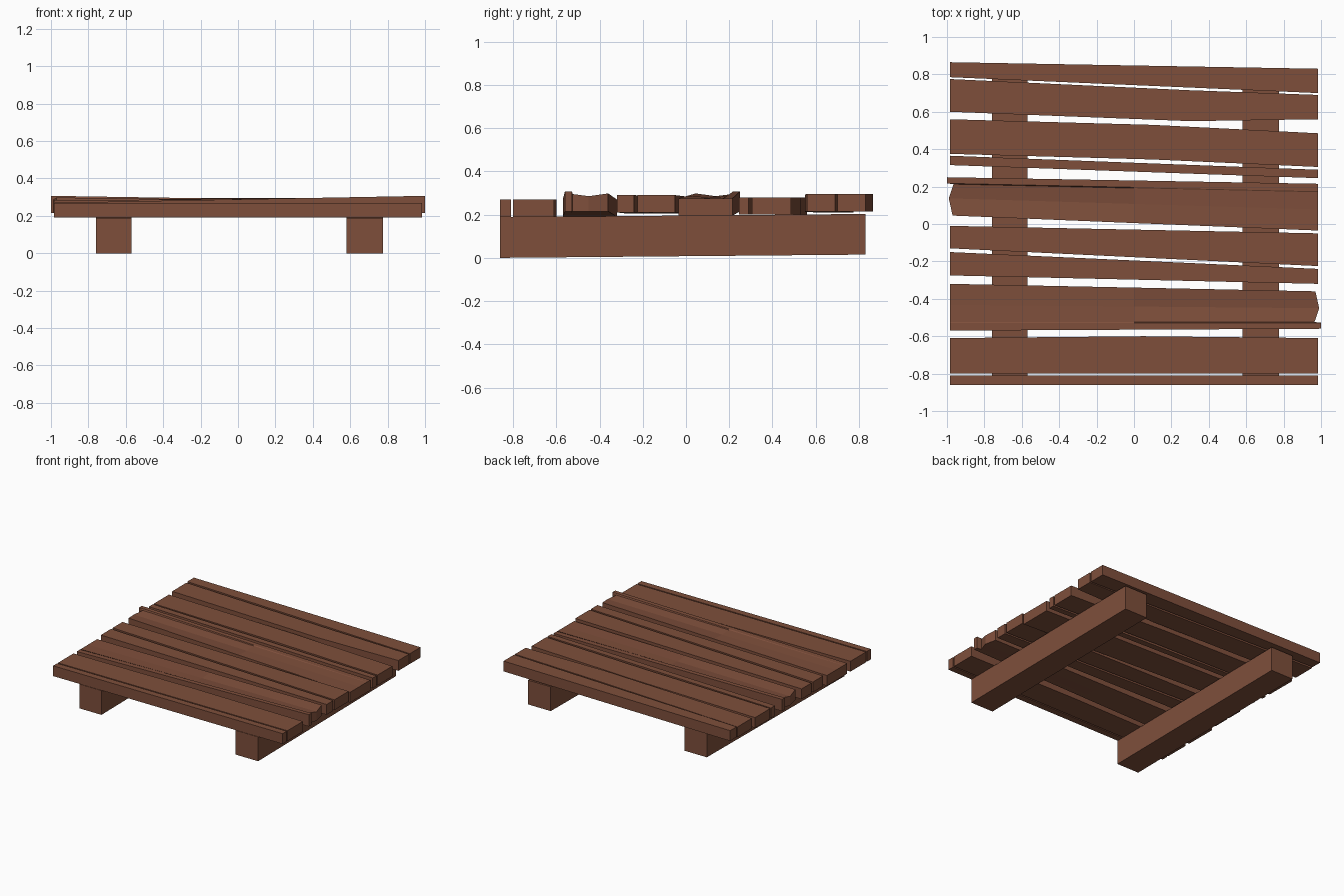
import bpy, bmesh

cube = bpy.data.objects.get("Cube")
if cube:
    bpy.data.objects.remove(cube, do_unlink=True)

wood = bpy.data.materials.new("brown wood")
wood.use_nodes = True
colour = (0.21, 0.078, 0.044, 1)
wood.diffuse_color = colour
wood.node_tree.nodes["Principled BSDF"].inputs["Base Color"].default_value = colour


def lerp(a, b, t):
    return a + (b - a) * t


def loft(name, sections):
    """Skin a closed box-like shape through equal rings; each ring is bottom row + reversed top row."""
    bm = bmesh.new()
    rings = [[bm.verts.new(p) for p in ring] for ring in sections]
    n = len(rings[0])
    for a, b in zip(rings, rings[1:]):
        for i in range(n):
            j = (i + 1) % n
            bm.faces.new((a[i], a[j], b[j], b[i]))
    # end caps as strips across the width
    for ring in (rings[0], rings[-1]):
        for i in range(n // 2 - 1):
            bm.faces.new((ring[i], ring[i + 1], ring[n - 2 - i], ring[n - 1 - i]))
    bmesh.ops.recalc_face_normals(bm, faces=bm.faces)
    mesh = bpy.data.meshes.new(name)
    bm.to_mesh(mesh)
    bm.free()
    mesh.materials.append(wood)
    obj = bpy.data.objects.new(name, mesh)
    bpy.context.collection.objects.link(obj)
    return obj


def ring(y0, y1, z, thick, profile, side=1):
    """Ring across a plank; profile rows are (fraction across, x, rise of the top)."""
    row = [(side * x, lerp(y0, y1, f), rise) for f, x, rise in profile]
    bottom = [(x, y, z) for x, y, r in row]
    top = [(x, y, z + thick + r) for x, y, r in row]
    return bottom + top[::-1]


END = 0.985
# split end: a thin splinter, a notch and a blunt point
SPLIT = [(0, 1, 0.012), (0.16, 1, 0.012), (0.18, 0.965, 0), (0.55, 0.99, -0.01), (1, 0.97, 0.003)]


def flat(profile, x):
    return [(f, x, 0) for f, _, _ in profile]


def plank(name, left, right, z_left, z_right, thick=0.08, mid=None, split=0):
    profile = SPLIT if split else [(0, END, 0), (1, END, 0)]
    if split < 0:
        profile = [(1 - f, x, r) for f, x, r in reversed(profile)]
    lp = profile if split < 0 else flat(profile, END)
    rp = profile if split > 0 else flat(profile, END)
    xm, y0, y1 = mid or (0, (left[0] + right[0]) / 2, (left[1] + right[1]) / 2)
    z_mid = lerp(z_left, z_right, (xm + 1) / 2)
    middle = [(f, xm, r * 0.5) for f, _, r in profile]
    loft(name, [ring(*left, z_left, thick, lp, -1),
                ring(y0, y1, z_mid, thick, middle),
                ring(*right, z_right, thick, rp)])


# deck planks, front to back
plank("front_edge_plank", (-0.86, -0.81), (-0.86, -0.81), 0.19, 0.19)
plank("front_wide_plank", (-0.8, -0.61), (-0.8, -0.61), 0.19, 0.19, mid=(0.05, -0.8, -0.6))
plank("front_split_plank", (-0.57, -0.32), (-0.56, -0.36), 0.19, 0.215, split=1)
plank("front_narrow_plank", (-0.275, -0.15), (-0.32, -0.24), 0.205, 0.21)
plank("centre_plank", (-0.13, -0.01), (-0.225, -0.05), 0.205, 0.21)
plank("centre_split_plank", (0.045, 0.25), (-0.035, 0.215), 0.215, 0.195, split=-1)
plank("back_narrow_plank", (0.315, 0.365), (0.245, 0.29), 0.2, 0.2)
plank("back_wide_plank", (0.375, 0.56), (0.305, 0.485), 0.2, 0.2, mid=(0.1, 0.345, 0.53))
plank("back_tapered_plank", (0.6, 0.775), (0.56, 0.69), 0.21, 0.215, mid=(0.3, 0.55, 0.715))
plank("back_edge_plank", (0.785, 0.865), (0.7, 0.83), 0.215, 0.215)

# two supporting beams, rising slightly towards the back
for name, x0, x1 in (("right_beam", -0.76, -0.57), ("left_beam", 0.58, 0.775)):
    loft(name, [[(x0, y, z), (x1, y, z), (x1, y, z + 0.188), (x0, y, z + 0.188)]
                for y, z in ((-0.86, 0), (0.83, 0.015))])
